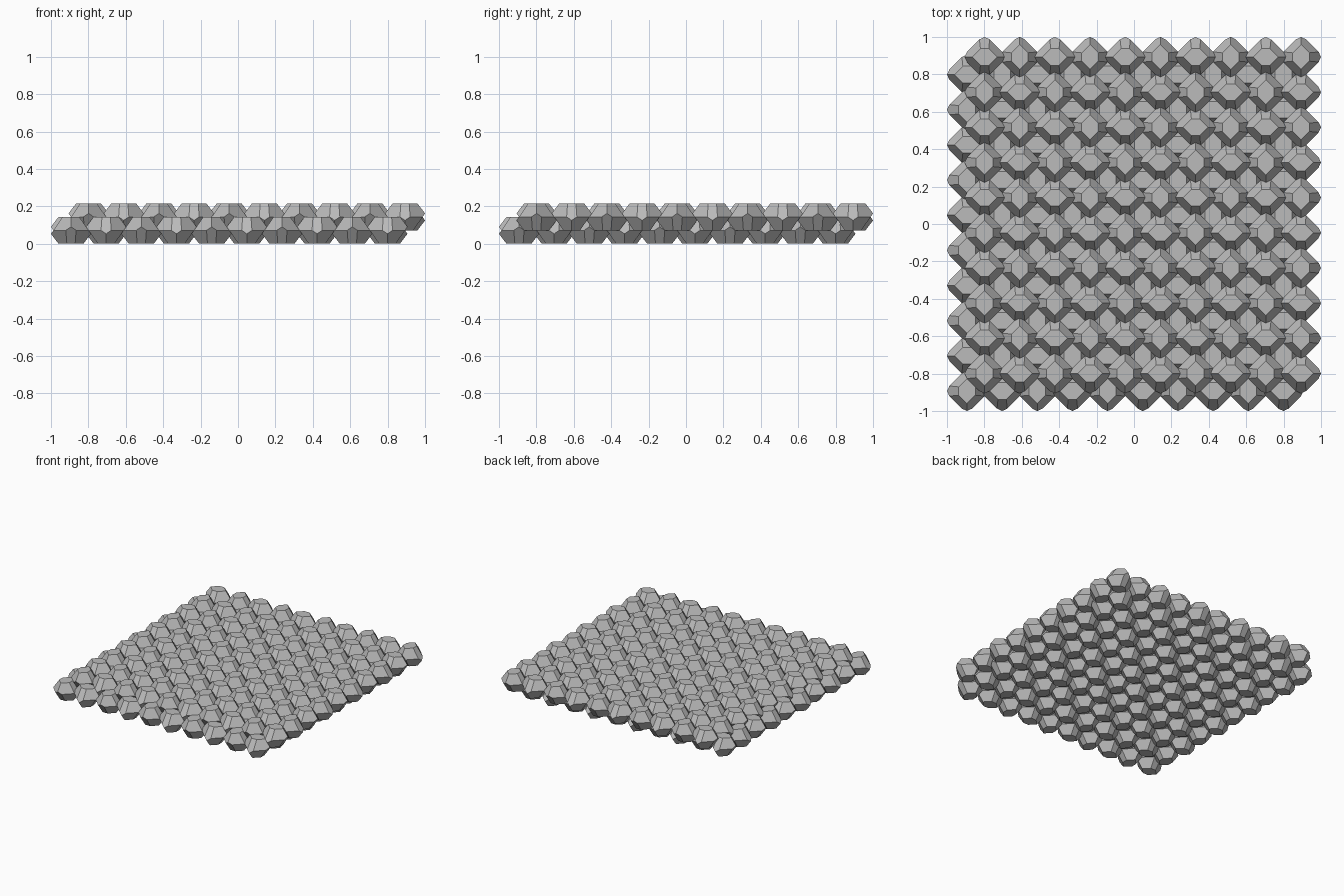
import bpy
import bmesh
from mathutils import Vector

cube = bpy.data.objects.get("Cube")
if cube:
    bpy.data.objects.remove(cube, do_unlink=True)

COUNT = 10        # cells per side
PITCH = 0.188     # spacing within a layer
HALF = PITCH / 2
RISE = 0.0717     # layer offset, also half the cell height
REACH = 0.107     # how far the pointed corners stick out

# Slant of the side faces, so that neighbours lock into each other
diagonal = Vector((HALF, HALF, RISE))
corner_z = (diagonal.length_squared / 2 - REACH * HALF) / RISE
SLANT = (REACH - HALF) / corner_z

grey = bpy.data.materials.new("stone_grey")
grey.use_nodes = True
colour = (0.5, 0.5, 0.5, 1)
grey.diffuse_color = colour
grey.node_tree.nodes["Principled BSDF"].inputs["Base Color"].default_value = colour


def cut(bm, point, normal):
    """Slice the solid with a plane and cap the hole."""
    geom = bm.verts[:] + bm.edges[:] + bm.faces[:]
    result = bmesh.ops.bisect_plane(bm, geom=geom, dist=1e-6, plane_co=point,
                                    plane_no=normal, clear_outer=True)
    edges = [e for e in result["geom_cut"] if isinstance(e, bmesh.types.BMEdge)]
    if edges:
        bmesh.ops.contextual_create(bm, geom=edges)


def cell_mesh(name, x_tilt):
    """Fourteen-sided cell: two hexagons, twelve pentagons."""
    bm = bmesh.new()
    bmesh.ops.create_cube(bm, size=1)
    bmesh.ops.scale(bm, vec=(0.4, 0.4, 2 * RISE), verts=bm.verts)
    # Eight faces towards the cells of the other layer
    for sx in (-1, 1):
        for sy in (-1, 1):
            for sz in (-1, 1):
                n = Vector((sx * HALF, sy * HALF, sz * RISE))
                cut(bm, n / 2, n)
    # Four slanted faces towards the cells of the same layer
    for s in (-1, 1):
        cut(bm, Vector((s * HALF, 0, 0)), Vector((s, 0, x_tilt * SLANT)))
        cut(bm, Vector((0, s * HALF, 0)), Vector((0, s, -x_tilt * SLANT)))
    bmesh.ops.remove_doubles(bm, verts=bm.verts, dist=1e-5)
    bmesh.ops.recalc_face_normals(bm, faces=bm.faces)
    mesh = bpy.data.meshes.new(name)
    bm.to_mesh(mesh)
    bm.free()
    mesh.materials.append(grey)
    return mesh


cells = [cell_mesh("cell_x_up", 1), cell_mesh("cell_x_down", -1)]

# Two interlocking layers, the cell kinds alternating like a chessboard
for layer, side in (("lower", -1), ("upper", 1)):
    for i in range(COUNT):
        for j in range(COUNT):
            cell = bpy.data.objects.new(f"{layer}_cell_{i}_{j}", cells[(i + j) % 2])
            middle = (COUNT - 1) / 2
            cell.location = ((i - middle) * PITCH + side * HALF / 2,
                             (j - middle) * PITCH + side * HALF / 2,
                             RISE if side < 0 else 2 * RISE)
            bpy.context.collection.objects.link(cell)
